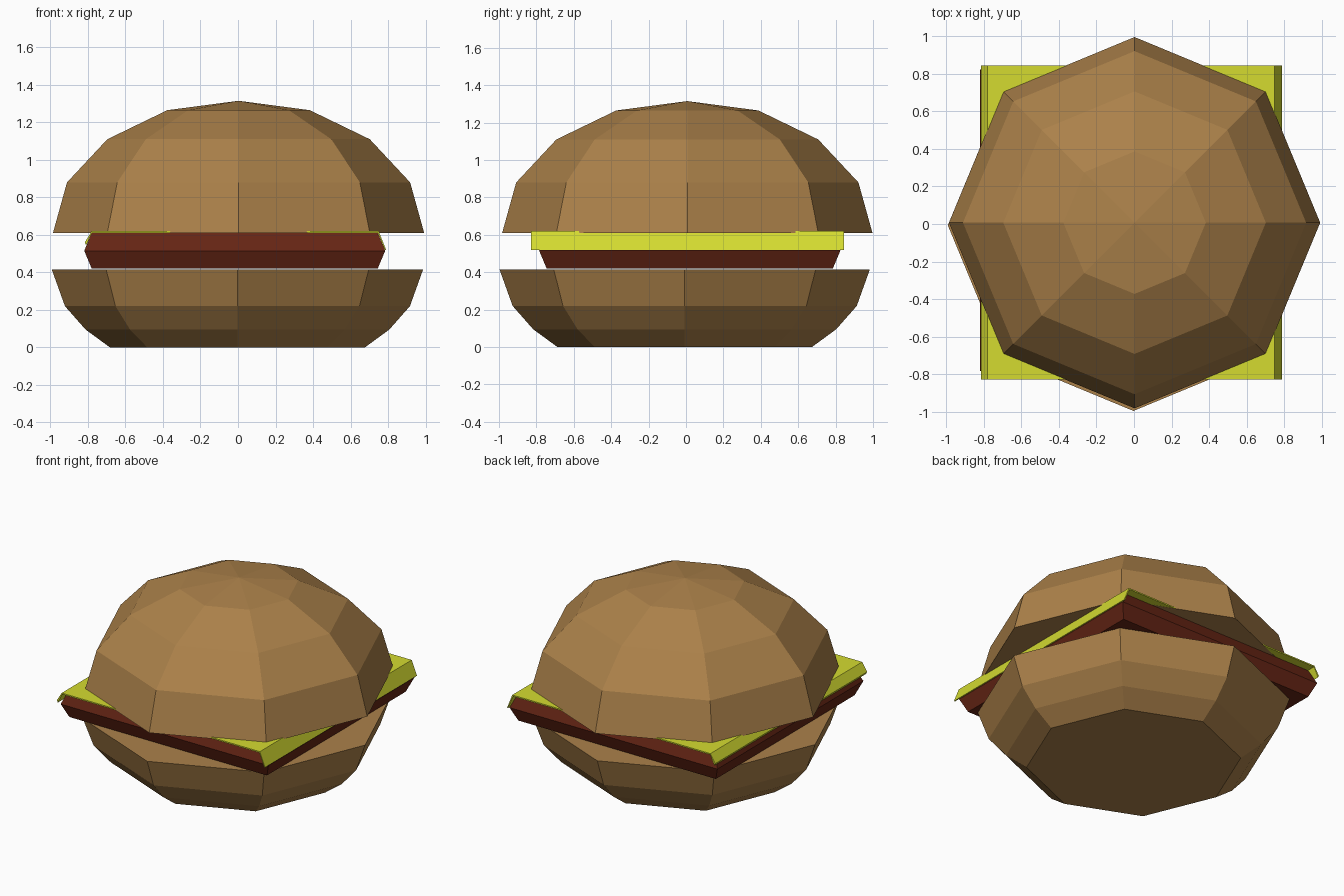
import bpy, bmesh
from math import cos, sin, tau

if "Cube" in bpy.data.objects:
    bpy.data.objects.remove(bpy.data.objects["Cube"])


def material(name, color):
    m = bpy.data.materials.new(name)
    m.diffuse_color = (*color, 1)
    m.use_nodes = True
    m.node_tree.nodes["Principled BSDF"].inputs["Base Color"].default_value = m.diffuse_color
    return m


bread = material("bread", (0.41, 0.22, 0.068))
meat = material("meat", (0.13, 0.018, 0.007))
yellow = material("cheese", (0.66, 0.71, 0.03))


def loft(name, rings, mat):
    """Skin between rings of equal point count and cap both ends."""
    bm = bmesh.new()
    loops = [[bm.verts.new(p) for p in ring] for ring in rings]
    for a, b in zip(loops, loops[1:]):
        for i in range(len(a)):
            j = (i + 1) % len(a)
            bm.faces.new((a[i], a[j], b[j], b[i]))
    bm.faces.new(loops[0][::-1])
    bm.faces.new(loops[-1])
    bmesh.ops.remove_doubles(bm, verts=bm.verts, dist=1e-4)
    bmesh.ops.recalc_face_normals(bm, faces=bm.faces)
    mesh = bpy.data.meshes.new(name)
    bm.to_mesh(mesh)
    bm.free()
    mesh.materials.append(mat)
    obj = bpy.data.objects.new(name, mesh)
    bpy.context.collection.objects.link(obj)
    return obj


def octagon(r, z, cx=0, cy=0):
    return [(cx + r * cos(tau * i / 8), cy + r * sin(tau * i / 8), z) for i in range(8)]


def rectangle(x0, x1, y0, y1, z):
    return [(x0, y0, z), (x1, y0, z), (x1, y1, z), (x0, y1, z)]


# Bottom bun: shallow eight-sided bowl with a flat base
loft("bottom_bun", [octagon(r, z, -0.003, -0.007) for r, z in
                    [(0.68, 0.005), (0.81, 0.10), (0.92, 0.225), (0.99, 0.42)]], bread)

# Top bun: eight-sided dome, ending in a point
top_bun = loft("top_bun", [octagon(r, z, 0.003, 0.007) for r, z in
                           [(0.99, 0.61), (0.915, 0.88), (0.70, 1.11),
                            (0.38, 1.265), (0.0005, 1.315)]], bread)
top_bun.data.validate()

# Patty: square slab bulging at mid height
loft("patty", [rectangle(-0.78, 0.745, -0.745, 0.785, 0.42),
               rectangle(-0.82, 0.785, -0.785, 0.825, 0.515),
               rectangle(-0.78, 0.745, -0.745, 0.785, 0.61)], meat)

# Cheese: thin slice folded down over the left and right patty edges
profile = [(-0.817, 0.56), (-0.78, 0.62), (0.75, 0.62), (0.79, 0.52),
           (0.784, 0.518), (0.745, 0.611), (-0.778, 0.611), (-0.81, 0.545)]
loft("cheese_slice", [[(x, y, z) for x, z in profile] for y in (-0.83, 0.845)], yellow)

# Settle the bottom bun onto the floor
bpy.data.objects["bottom_bun"].location.z = -0.005
